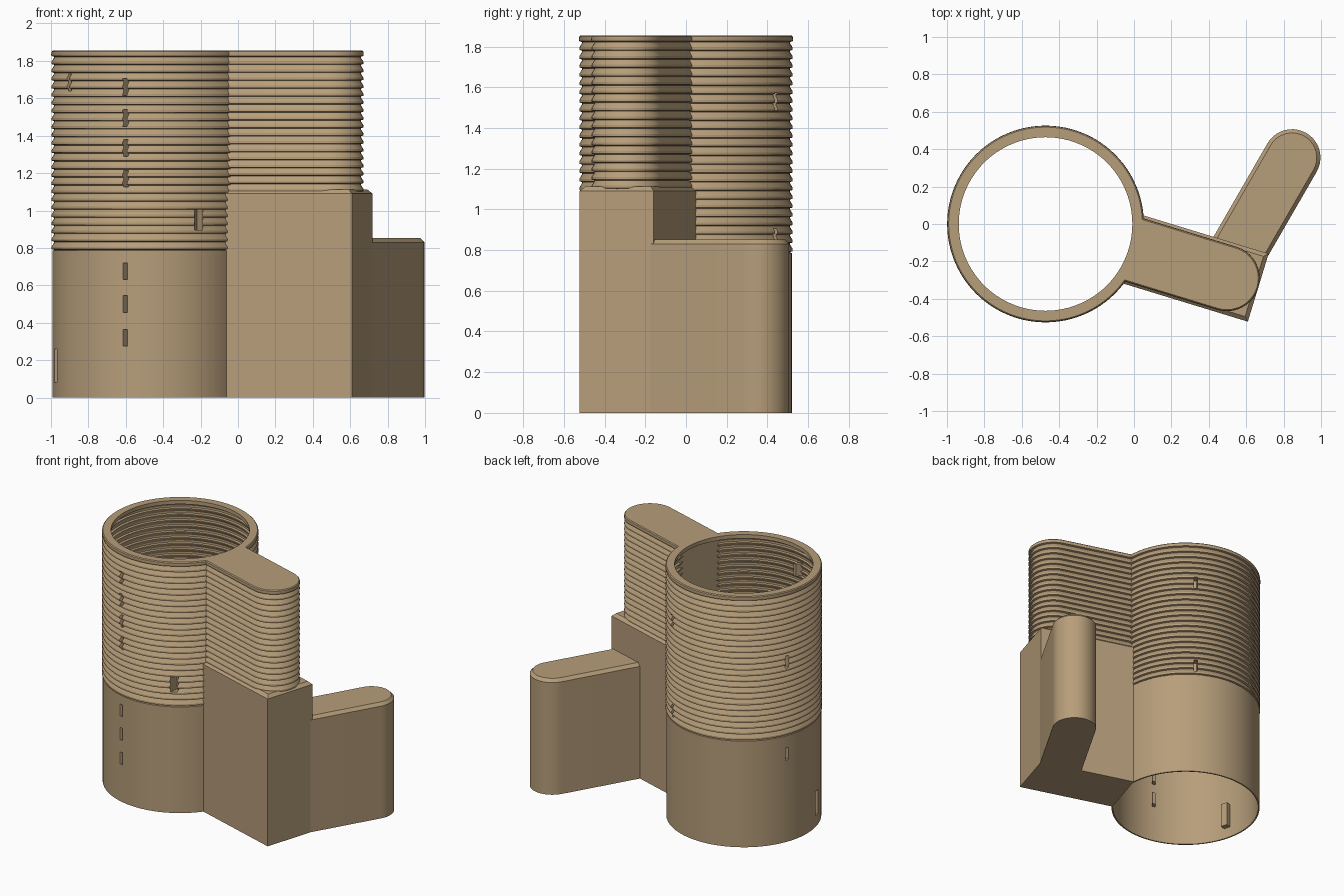
import bpy, bmesh
from math import sin, cos, pi, radians
from mathutils import Matrix, Vector

if "Cube" in bpy.data.objects:
    bpy.data.objects.remove(bpy.data.objects["Cube"])

stone = bpy.data.materials.new("tan_stone")
stone.use_nodes = True
stone.diffuse_color = (0.47, 0.34, 0.195, 1)
bsdf = stone.node_tree.nodes["Principled BSDF"]
bsdf.inputs["Base Color"].default_value = stone.diffuse_color
bsdf.inputs["Roughness"].default_value = 0.9

CENTRE = Vector((-0.473, 0, 0))
TOP = 1.855
PITCH = 0.0425
RIBS_TOP = 1.822


def finish(name, bm, smooth=True):
    bmesh.ops.recalc_face_normals(bm, faces=bm.faces)
    mesh = bpy.data.meshes.new(name)
    bm.to_mesh(mesh)
    bm.free()
    mesh.materials.append(stone)
    ob = bpy.data.objects.new(name, mesh)
    bpy.context.collection.objects.link(ob)
    if smooth:
        smooth_shade(ob)
    return ob


def smooth_shade(ob):
    bpy.ops.object.select_all(action='DESELECT')
    bpy.context.view_layer.objects.active = ob
    ob.select_set(True)
    bpy.ops.object.shade_smooth_by_angle(angle=radians(25))


def loft(bm, rings, closed=False):
    """Bridge equally long rings of points with quads."""
    loops = [[bm.verts.new(p) for p in ring] for ring in rings]
    pairs = list(zip(loops, loops[1:]))
    if closed:
        pairs.append((loops[-1], loops[0]))
    for a, b in pairs:
        for i in range(len(a)):
            j = (i + 1) % len(a)
            bm.faces.new((a[i], a[j], b[j], b[i]))
    return loops


def slats(z0):
    """Overhanging slat profile from z0 up to the cap: (offset, height)."""
    count = round((RIBS_TOP - z0) / PITCH)
    step = (RIBS_TOP - z0) / count
    pts = []
    for i in range(count):
        z = z0 + i * step
        pts += [(-0.012, z), (0.002, z + 0.004), (0.002, z + 0.016), (-0.012, z + step - 0.004)]
    return pts


CAP = [(-0.012, RIBS_TOP), (0.002, RIBS_TOP + 0.004), (0.004, RIBS_TOP + 0.012),
       (0.002, TOP - 0.006), (-0.004, TOP)]


def prism(name, profile, outline, matrix):
    """Stack outlines that follow an (offset, height) profile, capped at both ends."""
    bm = bmesh.new()
    loops = loft(bm, [[matrix @ Vector((x, y, z)) for x, y in outline(o)] for o, z in profile])
    bm.faces.new(loops[0])
    bm.faces.new(loops[-1])
    return finish(name, bm)


def stadium(start, end, radius, segs=20):
    """Outline with a square start and a half-round end."""
    def outline(o):
        r = radius + o
        arc = [(end + r * cos(a), r * sin(a))
               for a in (pi * (i / segs - 0.5) for i in range(segs + 1))]
        return [(start, -r)] + arc + [(start, r)]
    return outline


# Round tower: thin slatted shell with a flat rim
R = 0.522
outer = [(-0.002, 0), (-0.002, 0.785)] + slats(0.79) + CAP
inner = [(o - 0.01, z) for o, z in reversed(outer[:-len(CAP)])]
section = outer + [(-0.058, TOP), (-0.058, TOP - 0.028), (-0.022, RIBS_TOP)] + inner
SEGS = 96
bm = bmesh.new()
loft(bm, [[CENTRE + Vector(((R + o) * cos(2 * pi * i / SEGS), (R + o) * sin(2 * pi * i / SEGS), z))
           for i in range(SEGS)] for o, z in section], closed=True)
tower = finish("round_tower", bm, smooth=False)

# Windows: angle round the tower, height of centre, width, tall, sideways slant
windows = [(-104, z, 0.025, 0.09, 0.02) for z in (0.32, 0.5, 0.675, 1.17, 1.335, 1.495, 1.66)]
windows += [(-59, 0.95, 0.05, 0.11, 0.04), (-146, 1.685, 0.025, 0.09, 0)]
windows += [(58, z, 0.025, 0.09, 0) for z in (0.86, 1.53)]
windows += [(159, z, 0.025, 0.09, 0) for z in (0.65, 1.33)]
windows += [(195, 0.17, 0.05, 0.18, 0)]


def window_box(bm, spec, near, far, open_front):
    angle, z, wide, tall, slant = spec
    turn = Matrix.Translation(CENTRE) @ Matrix.Rotation(radians(angle), 4, 'Z')
    rings = []
    for r in (near, far):
        s = slant * (0.512 - r) / 0.045
        rings.append([turn @ Vector((r, s + sy * wide / 2, z + sz * tall / 2))
                      for sy, sz in ((-1, -1), (1, -1), (1, 1), (-1, 1))])
    loops = loft(bm, rings)
    bm.faces.new(loops[1])
    if not open_front:
        bm.faces.new(loops[0])


cut_bm, pocket_bm = bmesh.new(), bmesh.new()
for spec in windows:
    window_box(cut_bm, spec, 0.56, 0.472, False)
    window_box(pocket_bm, spec, 0.515, 0.47, True)
cutter = finish("window_cutter", cut_bm, smooth=False)
finish("window_recesses", pocket_bm, smooth=False)
mod = tower.modifiers.new("windows", 'BOOLEAN')
mod.operation = 'DIFFERENCE'
mod.solver = 'EXACT'
mod.object = cutter
bpy.context.view_layer.objects.active = tower
bpy.ops.object.modifier_apply(modifier=mod.name)
bpy.data.objects.remove(cutter)
smooth_shade(tower)

# Square base and slatted upper wing, both pointing away from the tower
wing = Matrix.Translation(CENTRE) @ Matrix.Rotation(radians(-17), 4, 'Z')


def base_outline(o):
    return [(0.48, -0.183 - o), (1.187 + o, -0.183 - o), (1.187 + o, 0.197 + o), (0.48, 0.197 + o)]


prism("wing_base", [(0, 0), (0, 1.09), (-0.022, 1.112)], base_outline, wing)
prism("upper_wing", slats(1.1) + CAP, stadium(0.48, 1.012, 0.172),
      wing @ Matrix.Translation((0, 0.006, 0)))

# Low rounded wing at the back
low = Matrix.Translation((0.845, 0.355, 0)) @ Matrix.Rotation(radians(60), 4, 'Z')
prism("low_wing", [(0, 0), (0, 0.83), (-0.02, 0.852)], stadium(-0.62, 0, 0.152), low)
